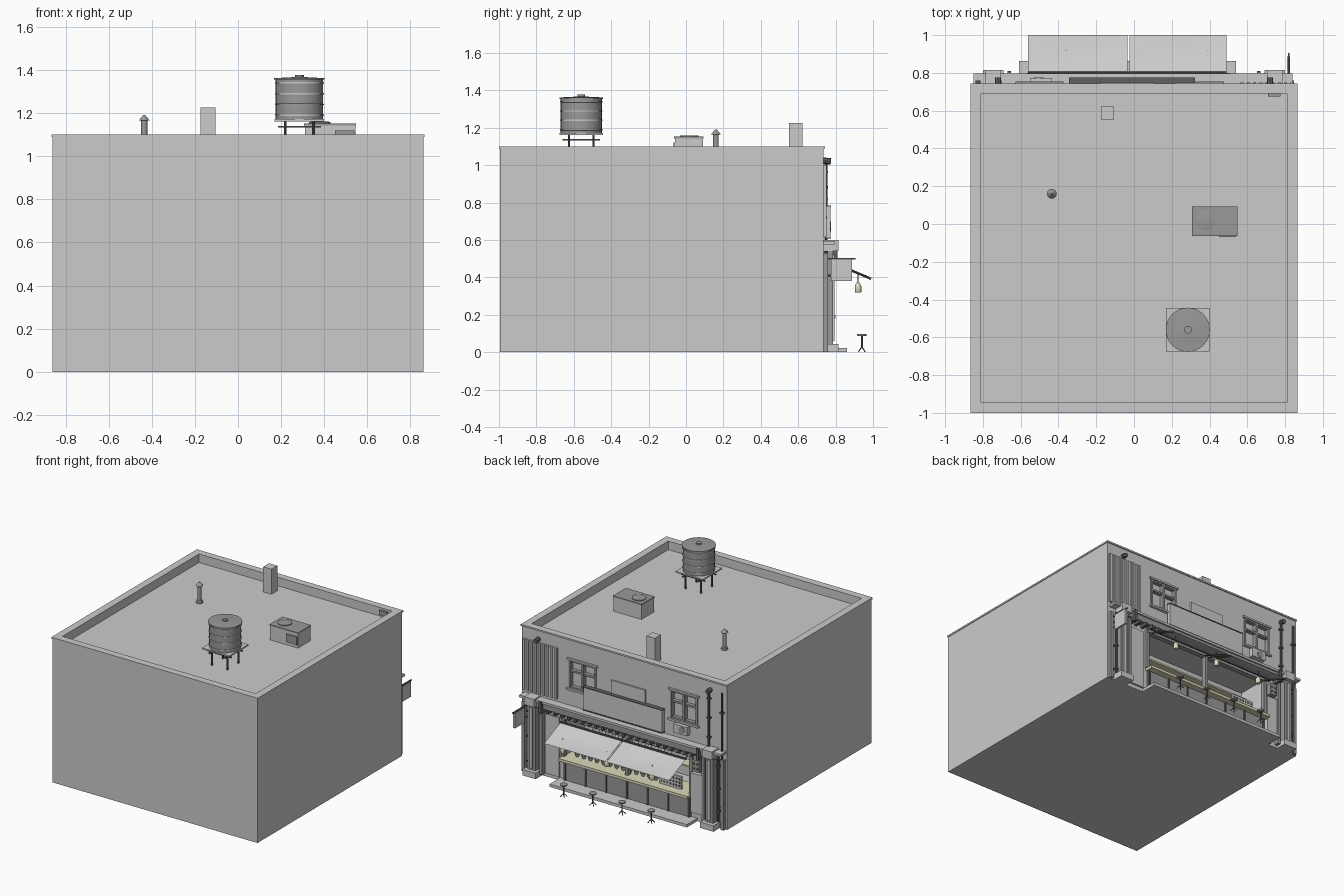
import bpy, bmesh, math
from mathutils import Vector


def material(name, rgb):
    m = bpy.data.materials.new(name)
    m.diffuse_color = (*rgb, 1)
    return m


CREAM = material("warm_cream", (0.72, 0.69, 0.5))
DARK = material("dark_metal", (0.12, 0.12, 0.12))
MID = material("mid_grey", (0.32, 0.32, 0.32))


def finish(name, bm, mat=None, smooth=False):
    bmesh.ops.recalc_face_normals(bm, faces=bm.faces)
    me = bpy.data.meshes.new(name)
    bm.to_mesh(me)
    bm.free()
    o = bpy.data.objects.new(name, me)
    bpy.context.collection.objects.link(o)
    if mat:
        me.materials.append(mat)
    if smooth:
        bpy.ops.object.select_all(action='DESELECT')
        o.select_set(True)
        bpy.context.view_layer.objects.active = o
        bpy.ops.object.shade_smooth_by_angle(angle=math.radians(40))
    return o


def box(name, x, y, z, mat=None):
    bm = bmesh.new()
    bmesh.ops.create_cube(bm, size=1)
    for v in bm.verts:
        v.co = [(a + b) / 2 + c * (b - a) for (a, b), c in zip((x, y, z), v.co)]
    return finish(name, bm, mat)


def lathe(name, cx, cy, profile, seg=16, mat=None):
    bm = bmesh.new()
    rings = [[bm.verts.new((cx + r * math.cos(2 * math.pi * i / seg), cy + r * math.sin(2 * math.pi * i / seg), z))
              for i in range(seg)] for r, z in profile]
    for a, b in zip(rings, rings[1:]):
        for i in range(seg):
            j = (i + 1) % seg
            bm.faces.new((a[i], a[j], b[j], b[i]))
    bm.faces.new(rings[0])
    bm.faces.new(rings[-1])
    return finish(name, bm, mat, True)


def rod(name, p, q, r, mat=DARK, seg=8):
    p, q = Vector(p), Vector(q)
    bm = bmesh.new()
    bmesh.ops.create_cone(bm, cap_ends=True, segments=seg, radius1=r, radius2=r, depth=(q - p).length)
    rot = (q - p).to_track_quat('Z', 'Y')
    for v in bm.verts:
        v.co = rot @ v.co + (p + q) / 2
    return finish(name, bm, mat, True)


def cut(target, x, y, z):
    c = box("cutter", x, y, z)
    c.hide_render = True
    mod = target.modifiers.new("cut", 'BOOLEAN')
    mod.operation, mod.solver, mod.object = 'DIFFERENCE', 'EXACT', c
    bpy.context.view_layer.objects.active = target
    bpy.ops.object.modifier_apply(modifier=mod.name)
    bpy.data.objects.remove(c)


# Building shell with roof basin, window recesses and serving hatch
WALL = 0.735
body = box("building_walls", (-0.86, 0.86), (-0.995, WALL), (0, 1.09))
WINDOWS = [(-0.615, -0.385), (0.235, 0.465)]
cut(body, (-0.81, 0.81), (-0.945, 0.69), (1.035, 1.3))
cut(body, (-0.56, 0.5), (0.5, 0.9), (0.19, 0.5))
for a, b in WINDOWS:
    cut(body, (a, b), (0.71, 0.9), (0.725, 0.94))
cap = box("parapet_cap", (-0.865, 0.865), (-1, 0.743), (1.088, 1.1))
cut(cap, (-0.81, 0.81), (-0.945, 0.69), (1, 1.2))

# Windows: frames, mullions and sills
for a, b in WINDOWS:
    m = (a + b) / 2
    for x0, x1 in ((a, a + 0.014), (m - 0.008, m + 0.008), (b - 0.014, b)):
        box("window_upright", (x0, x1), (0.71, 0.742), (0.725, 0.94), MID)
    for z in (0.725, 0.85, 0.926):
        box("window_rail", (a, b), (0.71, 0.74), (z, z + 0.014), MID)
    box("window_sill", (a - 0.012, b + 0.012), (0.72, 0.755), (0.712, 0.726))
    box("window_lintel", (a - 0.012, b + 0.012), (0.72, 0.75), (0.938, 0.952))

# Corrugated sheet: ribs on a backing sheet
box("corrugated_backing", (0.56, 0.85), (0.73, 0.742), (0.615, 1.0))
for i in range(9):
    x = 0.565 + i * 0.033
    box("corrugated_rib", (x, x + 0.015), (0.735, 0.752), (0.615, 1.0))

# Sign boards on the upper wall
box("main_sign", (-0.34, 0.32), (0.745, 0.772), (0.61, 0.78))
for x in (-0.25, 0.23):
    box("sign_mount", (x - 0.01, x + 0.01), (0.73, 0.75), (0.64, 0.75), DARK)
for z in (0.607, 0.778):
    box("sign_trim", (-0.343, 0.323), (0.742, 0.776), (z, z + 0.006), DARK)
box("rear_sign", (-0.18, 0.105), (0.73, 0.748), (0.76, 0.88))

# Wall air unit under the window
box("wall_air_unit", (-0.55, -0.435), (0.73, 0.772), (0.64, 0.705))
rod("wall_air_fan", (-0.505, 0.77, 0.672), (-0.505, 0.775, 0.672), 0.026, MID, 16)

# Cornice beam with rafter ends
box("cornice_beam", (-0.79, 0.785), (0.73, 0.785), (0.53, 0.575), MID)
box("cornice_top", (-0.85, 0.84), (0.73, 0.797), (0.575, 0.592))
for i in range(24):
    x = -0.66 + i * 0.0575
    box("rafter_end", (x - 0.01, x + 0.01), (0.735, 0.795), (0.508, 0.53), DARK)

# Columns either side
for s in (-1, 1):
    def col(name, w, y, z, mat=None, c=0.745):
        box(name, (s * c - w, s * c + w), (0.73, y), z, mat)
    col("column_plinth", 0.055, 0.815, (0, 0.045))
    col("column_shaft", 0.032, 0.785, (0.045, 0.54), MID)
    col("column_strip", 0.012, 0.795, (0.06, 0.52))
    col("column_capital", 0.042, 0.815, (0.54, 0.6))
    col("corner_post", 0.012, 0.76, (0, 0.53), MID, 0.835)
    col("inner_post", 0.012, 0.77, (0.02, 0.53), MID, 0.68)
    col("beam_bracket", 0.01, 0.81, (0.5, 0.59), DARK, 0.66)
    rod("wall_lamp_head", (s * 0.72, 0.73, 1.025), (s * 0.72, 0.775, 1.02), 0.017)

# Side panels, meter boxes, pipes
box("side_panel", (-0.665, -0.575), (0.73, 0.765), (0.07, 0.37))
box("meter_box", (-0.65, -0.595), (0.73, 0.775), (0.39, 0.48), MID)
for i in range(4):
    x, z = -0.637 + (i % 2) * 0.028, 0.415 + (i // 2) * 0.035
    rod("meter_dial", (x, 0.77, z), (x, 0.78, z), 0.008)
box("door_panel", (0.54, 0.66), (0.73, 0.748), (0.03, 0.48))
for x, z0, z1 in ((-0.825, 0.0, 1.03), (-0.715, 0.6, 1.02), (0.79, 0.0, 0.54), (-0.795, 0.05, 0.54)):
    rod("drain_pipe", (x, 0.748, z0), (x, 0.748, z1), 0.008)
    for k in (0.15, 0.5, 0.85):
        z = z0 + k * (z1 - z0)
        box("pipe_clamp", (x - 0.013, x + 0.013), (0.73, 0.76), (z, z + 0.012), DARK)

# Serving counter, fascia and hatch fittings
box("counter_top", (-0.57, 0.51), (0.6, 0.8), (0.18, 0.2), CREAM)
box("counter_fascia", (-0.56, 0.5), (0.73, 0.75), (0.02, 0.18), MID)
for i in range(7):
    x = -0.55 + i * 0.173
    box("fascia_batten", (x - 0.006, x + 0.006), (0.74, 0.757), (0.02, 0.18), DARK)
for z in (0.3, 0.4):
    box("back_shelf", (-0.54, 0.48), (0.5, 0.58), (z, z + 0.012), CREAM)
for i in range(13):
    x = -0.24 + i * 0.055
    lathe("bowl", x, 0.7, [(0.01, 0.2), (0.012, 0.205), (0.021, 0.228), (0.018, 0.228), (0.01, 0.21)], 12)
    lathe("jar", x, 0.54, [(0.015, 0.312), (0.015, 0.35), (0.009, 0.36), (0.009, 0.37)], 10)
box("peg_board", (-0.47, -0.29), (0.715, 0.73), (0.2, 0.295))
for i in range(21):
    x, z = -0.455 + (i % 7) * 0.025, 0.222 + (i // 7) * 0.026
    box("peg", (x - 0.006, x + 0.006), (0.728, 0.734), (z - 0.006, z + 0.006), DARK)
for x in (-0.565, -0.03, 0.505):
    box("hatch_post", (x - 0.012, x + 0.012), (0.72, 0.755), (0.2, 0.51), MID)
box("hatch_header", (-0.57, 0.51), (0.72, 0.76), (0.485, 0.51), MID)

# Two sagging cloth awnings
for x0, x1 in ((-0.56, -0.035), (-0.025, 0.49)):
    bm = bmesh.new()
    N, M = 12, 6
    g = [[bm.verts.new((x0 + (x1 - x0) * i / N, 0.8 + 0.2 * j / M,
                        0.48 - 0.085 * j / M - 0.012 * math.sin(math.pi * i / N) * math.sin(math.pi * j / M)))
          for j in range(M + 1)] for i in range(N + 1)]
    for i in range(N):
        for j in range(M):
            bm.faces.new((g[i][j], g[i + 1][j], g[i + 1][j + 1], g[i][j + 1]))
    bmesh.ops.solidify(bm, geom=bm.faces[:], thickness=0.005)
    finish("awning_cloth", bm, None, True)
    for x in (x0 + 0.015, x1 - 0.015):
        rod("awning_arm", (x, 0.74, 0.495), (x, 0.99, 0.39), 0.004)
rod("awning_rail", (-0.56, 0.8, 0.482), (0.49, 0.8, 0.482), 0.008)

# Hanging lanterns
for x in (-0.36, 0.02, 0.39):
    rod("lantern_cord", (x, 0.92, 0.36), (x, 0.92, 0.43), 0.002)
    lathe("lantern", x, 0.92, [(0.015, 0.318), (0.018, 0.322), (0.018, 0.355), (0.008, 0.372)], 10, CREAM)

# Step and stools
box("front_step", (-0.61, 0.54), (0.73, 0.862), (0, 0.022))
for x in (-0.367, -0.122, 0.122, 0.367):
    lathe("stool_seat", x, 0.94, [(0.024, 0.087), (0.026, 0.09), (0.026, 0.097), (0.023, 0.098)], 14, MID)
    rod("stool_stem", (x, 0.94, 0.02), (x, 0.94, 0.09), 0.005)
    for k in range(4):
        a = math.pi / 4 + k * math.pi / 2
        rod("stool_foot", (x, 0.94, 0.03), (x + 0.024 * math.cos(a), 0.94 + 0.024 * math.sin(a), 0.003), 0.003)

# Projecting blade sign
box("blade_sign", (0.811, 0.827), (0.775, 0.888), (0.38, 0.495))
box("blade_sign_bar", (0.814, 0.824), (0.735, 0.905), (0.495, 0.503), DARK)
rod("blade_sign_stay", (0.819, 0.735, 0.41), (0.819, 0.78, 0.41), 0.005)

# Water tank on its stand
TX, TY, FLOOR = 0.285, -0.56, 1.035
lathe("water_tank", TX, TY, [(0.11, 1.17), (0.11, 1.355), (0.117, 1.355), (0.117, 1.362), (0.02, 1.367),
                             (0.02, 1.377)], 32, MID)
for z in (1.19, 1.24, 1.29, 1.34):
    lathe("tank_hoop", TX, TY, [(0.108, z - 0.004), (0.114, z - 0.003), (0.114, z + 0.003), (0.108, z + 0.004)], 32)
box("tank_platform", (TX - 0.115, TX + 0.115), (TY - 0.115, TY + 0.115), (1.162, 1.172))
for sx in (-1, 1):
    for sy in (-1, 1):
        rod("tank_leg", (TX + sx * 0.065, TY + sy * 0.065, FLOOR), (TX + sx * 0.065, TY + sy * 0.065, 1.165), 0.006)
    box("tank_brace_x", (TX - 0.1, TX + 0.1), (TY + sx * 0.065 - 0.005, TY + sx * 0.065 + 0.005), (1.132, 1.14), DARK)
    box("tank_brace_y", (TX + sx * 0.065 - 0.005, TX + sx * 0.065 + 0.005), (TY - 0.1, TY + 0.1), (1.132, 1.14), DARK)

# Roof air unit, vent pipe and chimney
box("roof_air_unit", (0.31, 0.545), (-0.06, 0.09), (FLOOR, 1.15))
box("roof_unit_lid", (0.307, 0.548), (-0.063, 0.093), (1.143, 1.152), MID)
lathe("roof_unit_fan", 0.38, 0.018, [(0.05, 1.15), (0.05, 1.158), (0.042, 1.16)], 24, MID)
box("roof_unit_hatch", (0.45, 0.54), (-0.068, -0.06), (1.06, 1.12), MID)
lathe("vent_pipe", -0.435, 0.16, [(0.024, FLOOR), (0.024, 1.05), (0.015, 1.055), (0.015, 1.165), (0.026, 1.165),
                                  (0.005, 1.19)], 12, MID)
box("chimney", (-0.175, -0.105), (0.552, 0.622), (FLOOR, 1.225))
box("parapet_vent", (0.71, 0.775), (0.675, 0.692), (1.05, 1.085), MID)
